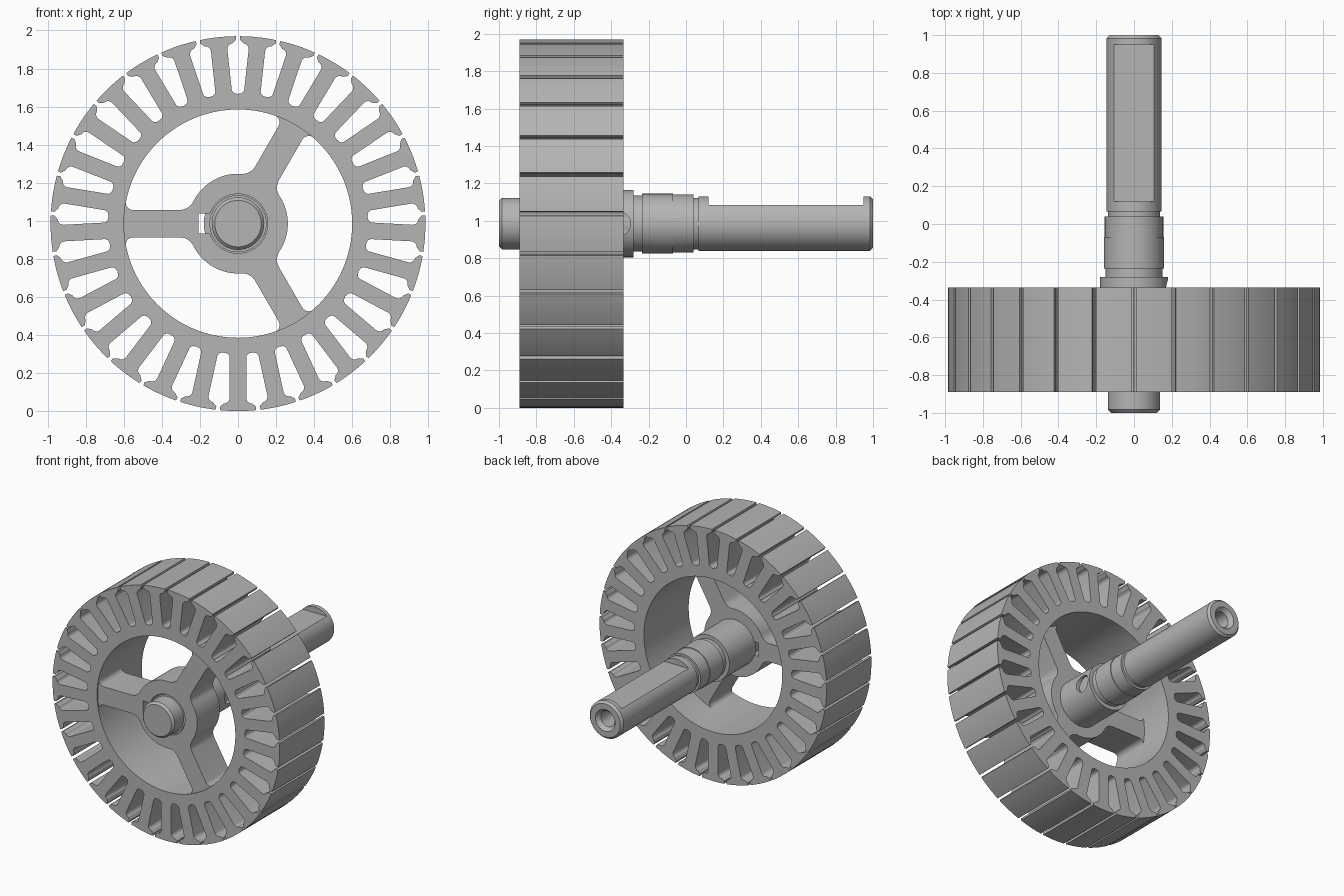
import bpy, bmesh
from math import sin, cos, pi, atan2, asin, sqrt, radians
from mathutils import Matrix, Vector

if "Cube" in bpy.data.objects:
    bpy.data.objects.remove(bpy.data.objects["Cube"])

AXIS_Z = 0.985
OUTER_R = 0.985
TEETH = 29

steel = bpy.data.materials.new("steel_grey")
steel.use_nodes = True
steel.diffuse_color = (0.46, 0.46, 0.46, 1)
steel.node_tree.nodes["Principled BSDF"].inputs["Base Color"].default_value = (0.46, 0.46, 0.46, 1)


def arc(cx, cy, r, a0, a1, n=8):
    return [(cx + r * cos(a0 + (a1 - a0) * i / n), cy + r * sin(a0 + (a1 - a0) * i / n))
            for i in range(n + 1)]


def rotated(pts, a):
    return [(x * cos(a) - y * sin(a), x * sin(a) + y * cos(a)) for x, y in pts]


def mirrored_repeat(half, count, start):
    """Mirror a half outline over its axis, then repeat it around the centre."""
    whole = [(x, -y) for x, y in half] + half[::-1]
    return [p for k in range(count) for p in rotated(whole, start + 2 * pi * k / count)]


def select_only(ob):
    bpy.ops.object.select_all(action='DESELECT')
    ob.select_set(True)
    bpy.context.view_layer.objects.active = ob


def finish(ob):
    ob.data.materials.clear()
    ob.data.materials.append(steel)
    select_only(ob)
    bpy.ops.object.shade_smooth_by_angle(angle=radians(28))


def plate(name, loops, y0, y1):
    """Extrude flat outlines (inner loops become holes) from y0 to y1."""
    cu = bpy.data.curves.new(name, 'CURVE')
    cu.dimensions = '2D'
    cu.fill_mode = 'BOTH'
    cu.extrude = (y1 - y0) / 2
    for pts in loops:
        sp = cu.splines.new('POLY')
        sp.points.add(len(pts) - 1)
        for p, (x, y) in zip(sp.points, pts):
            p.co = (x, y, 0, 1)
        sp.use_cyclic_u = True
    ob = bpy.data.objects.new(name, cu)
    bpy.context.collection.objects.link(ob)
    select_only(ob)
    bpy.ops.object.convert(target='MESH')
    ob = bpy.context.object
    bm = bmesh.new()
    bm.from_mesh(ob.data)
    bmesh.ops.remove_doubles(bm, verts=bm.verts, dist=1e-5)
    bm.transform(Matrix.Translation((0, (y0 + y1) / 2, AXIS_Z)) @ Matrix.Rotation(pi / 2, 4, 'X'))
    bmesh.ops.recalc_face_normals(bm, faces=bm.faces)
    bm.to_mesh(ob.data)
    bm.free()
    finish(ob)
    return ob


def lathe(name, profile, closed=False):
    """Turn (y, radius) points around the shaft axis."""
    bm = bmesh.new()
    vs = [bm.verts.new((r, y, 0)) for y, r in profile]
    pairs = list(zip(vs, vs[1:])) + ([(vs[-1], vs[0])] if closed else [])
    edges = [bm.edges.new(p) for p in pairs]
    bmesh.ops.spin(bm, geom=vs + edges, cent=(0, 0, 0), axis=(0, 1, 0),
                   angle=2 * pi, steps=72, use_duplicate=False)
    bmesh.ops.remove_doubles(bm, verts=bm.verts, dist=1e-5)
    bmesh.ops.recalc_face_normals(bm, faces=bm.faces)
    bm.transform(Matrix.Translation((0, 0, AXIS_Z)))
    me = bpy.data.meshes.new(name)
    bm.to_mesh(me)
    bm.free()
    ob = bpy.data.objects.new(name, me)
    bpy.context.collection.objects.link(ob)
    return ob


def cut(ob, cutter):
    """Subtract a cutter and drop it."""
    m = ob.modifiers.new("cut", 'BOOLEAN')
    m.operation = 'DIFFERENCE'
    m.solver = 'EXACT'
    m.object = cutter
    select_only(ob)
    bpy.ops.object.modifier_apply(modifier=m.name)
    bpy.data.objects.remove(cutter)


# Slotted ring: straight teeth with flared tips
stem, tip, root, f = 0.0435, 0.095, 0.68, 0.025
pitch = 2 * pi / TEETH
half_tooth = [(root * cos(pitch / 2), root * sin(pitch / 2))]
half_tooth += arc(root + f, stem + f, f, pi, 1.5 * pi)
half_tooth += [(x, y) for x, y in arc(0.915, stem + 0.03, 0.03, 1.5 * pi, 2 * pi, 6)]
half_tooth += [(0.962, tip)]
half_tooth += arc(0, 0, OUTER_R, asin(tip / OUTER_R), 0.01, 4)
teeth = mirrored_repeat(half_tooth, TEETH, -pi / 2)
plate("slotted_ring", [teeth, arc(0, 0, 0.6, 0, 2 * pi, 120)[:-1]], -0.89, -0.335)

# Hub with three filleted spokes and a keyway beside the bore
w, hub_r, hf, ring_r, rf = 0.072, 0.262, 0.08, 0.602, 0.04
hx = sqrt((hub_r + hf) ** 2 - (w + hf) ** 2)
rx = sqrt((ring_r - rf) ** 2 - (w + rf) ** 2)
ha, ra = atan2(w + hf, hx), atan2(w + rf, rx)
half_spoke = arc(0, 0, hub_r, pi / 3, ha, 12)[:-1]
half_spoke += arc(hx, w + hf, hf, ha + pi, 1.5 * pi)
half_spoke += arc(rx, w + rf, rf, -pi / 2, ra)
half_spoke += arc(0, 0, 0.612, ra, 0.01, 6)
spider = mirrored_repeat(half_spoke, 3, pi / 3)
key, bore_r = 0.053, 0.156
ka = asin(key / bore_r)
bore = arc(0, 0, bore_r, -pi + ka, pi - ka, 64) + [(-0.207, key), (-0.207, -key)]
plate("hub_and_spokes", [spider, bore], -0.88, -0.6)

# Collar behind the hub with a radial set-screw hole
collar = lathe("collar", [(-0.61, 0.14), (-0.61, 0.18), (-0.28, 0.18), (-0.28, 0.14)], True)
bpy.ops.mesh.primitive_cylinder_add(vertices=32, radius=0.064, depth=0.2,
                                    location=(0.246, -0.36, AXIS_Z), rotation=(0, pi / 2, 0))
cut(collar, bpy.context.object)
finish(collar)

# Stepped shaft with a centre hole in the rear end
shaft = lathe("shaft", [
    (-1, 0), (-1, 0.122), (-0.983, 0.138), (-0.87, 0.138), (-0.87, 0.15),
    (-0.235, 0.15), (-0.235, 0.16), (-0.07, 0.16), (-0.07, 0.155),
    (0.04, 0.155), (0.04, 0.138), (0.066, 0.138), (0.066, 0.146),
    (0.983, 0.146), (1, 0.13), (1, 0.085), (0.97, 0.06), (0.75, 0.06), (0.72, 0)])
bpy.ops.mesh.primitive_cube_add(size=1, location=(0, 0.535, AXIS_Z + 0.2))
flat = bpy.context.object
flat.scale = (0.5, 0.83, 0.2)
bpy.context.view_layer.update()
cut(shaft, flat)
finish(shaft)
